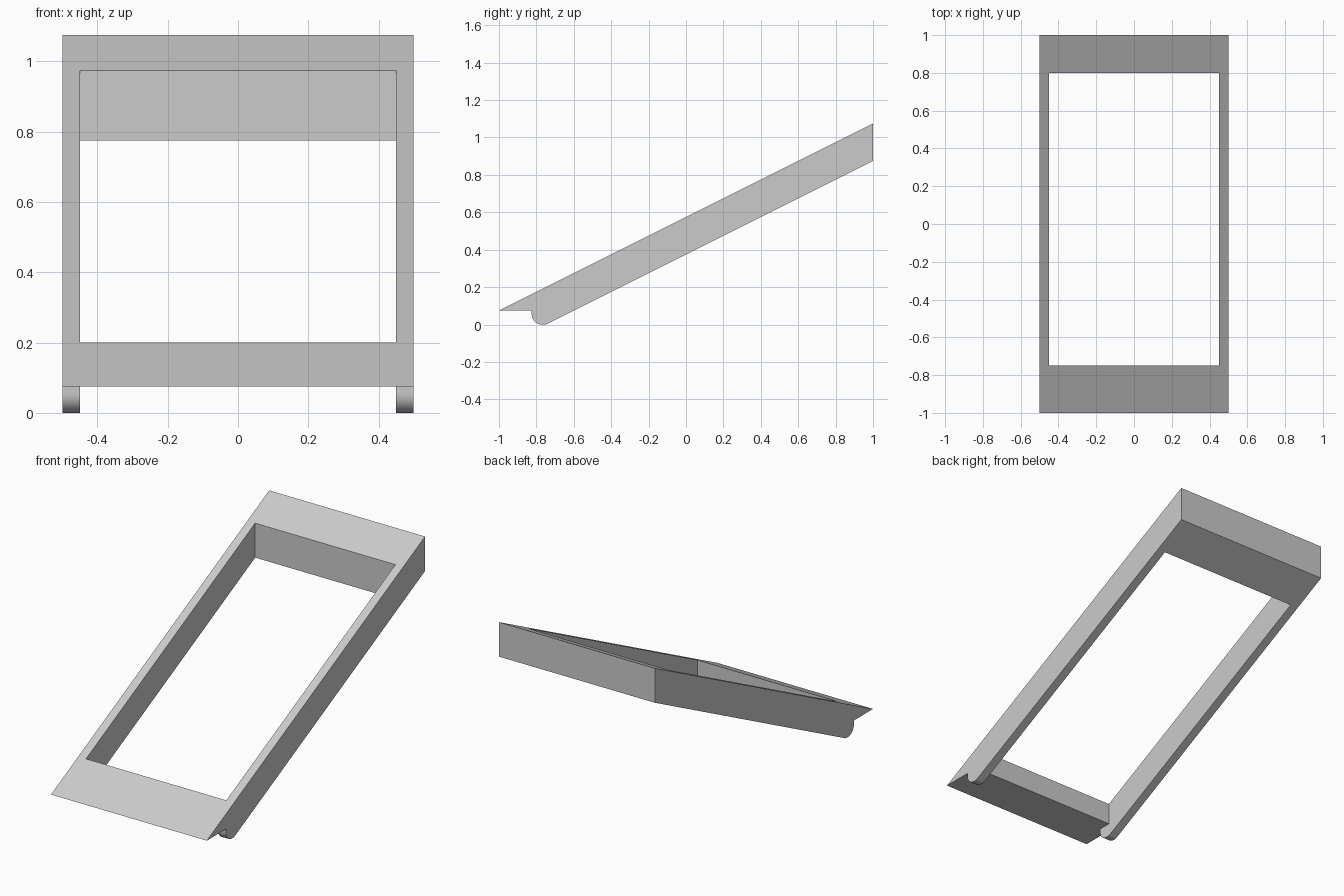
import bpy, bmesh, math

cube = bpy.data.objects.get("Cube")
if cube:
    bpy.data.objects.remove(cube, do_unlink=True)

grey = bpy.data.materials.new("plain_grey")
grey.use_nodes = True
colour = (0.6, 0.6, 0.6, 1)
grey.diffuse_color = colour
grey.node_tree.nodes["Principled BSDF"].inputs["Base Color"].default_value = colour

SOFFIT = 0.075     # height of the level underside at the eave
DEPTH = 0.2        # vertical thickness of the sloping frame
TAIL = -0.825      # front of the rounded rafter tail
RADIUS = 0.055


def top_z(y):
    return SOFFIT + (y + 1) / 2


def prism(name, outline, half_width):
    """Extrude a side outline of (y, z) points across x."""
    bm = bmesh.new()
    face = bm.faces.new([bm.verts.new((-half_width, y, z)) for y, z in outline])
    side = bmesh.ops.extrude_face_region(bm, geom=[face])
    verts = [v for v in side["geom"] if isinstance(v, bmesh.types.BMVert)]
    bmesh.ops.translate(bm, verts=verts, vec=(2 * half_width, 0, 0))
    bmesh.ops.recalc_face_normals(bm, faces=bm.faces)
    mesh = bpy.data.meshes.new(name)
    bm.to_mesh(mesh)
    bm.free()
    mesh.materials.append(grey)
    obj = bpy.data.objects.new(name, mesh)
    bpy.context.collection.objects.link(obj)
    return obj


# Sloping frame with a pointed eave and rounded rafter tails
STEPS = 10
arc = [math.pi + i * math.pi / 2 / STEPS for i in range(STEPS + 1)]
tail = [(TAIL + RADIUS * (1 + math.cos(a)), RADIUS * (1 + math.sin(a))) for a in arc]
frame = prism("sloping_frame",
              [(-1, SOFFIT), (TAIL, SOFFIT)] + tail
              + [(-0.75, 0), (1, top_z(1) - DEPTH), (1, top_z(1))], 0.5)

# Long opening, plus the gap between the tails below the front board
opening = prism("opening_cutter",
                [(-0.9, -0.1), (0.8, -0.1), (0.8, 1.2), (-0.75, 1.2),
                 (-0.75, SOFFIT), (-0.9, SOFFIT)], 0.45)
opening.hide_render = True

cut = frame.modifiers.new("opening", 'BOOLEAN')
cut.operation = 'DIFFERENCE'
cut.solver = 'EXACT'
cut.object = opening

bpy.ops.object.select_all(action='DESELECT')
frame.select_set(True)
bpy.context.view_layer.objects.active = frame
bpy.ops.object.modifier_apply(modifier=cut.name)
bpy.data.objects.remove(opening, do_unlink=True)
bpy.ops.object.shade_smooth_by_angle(angle=math.radians(20))
